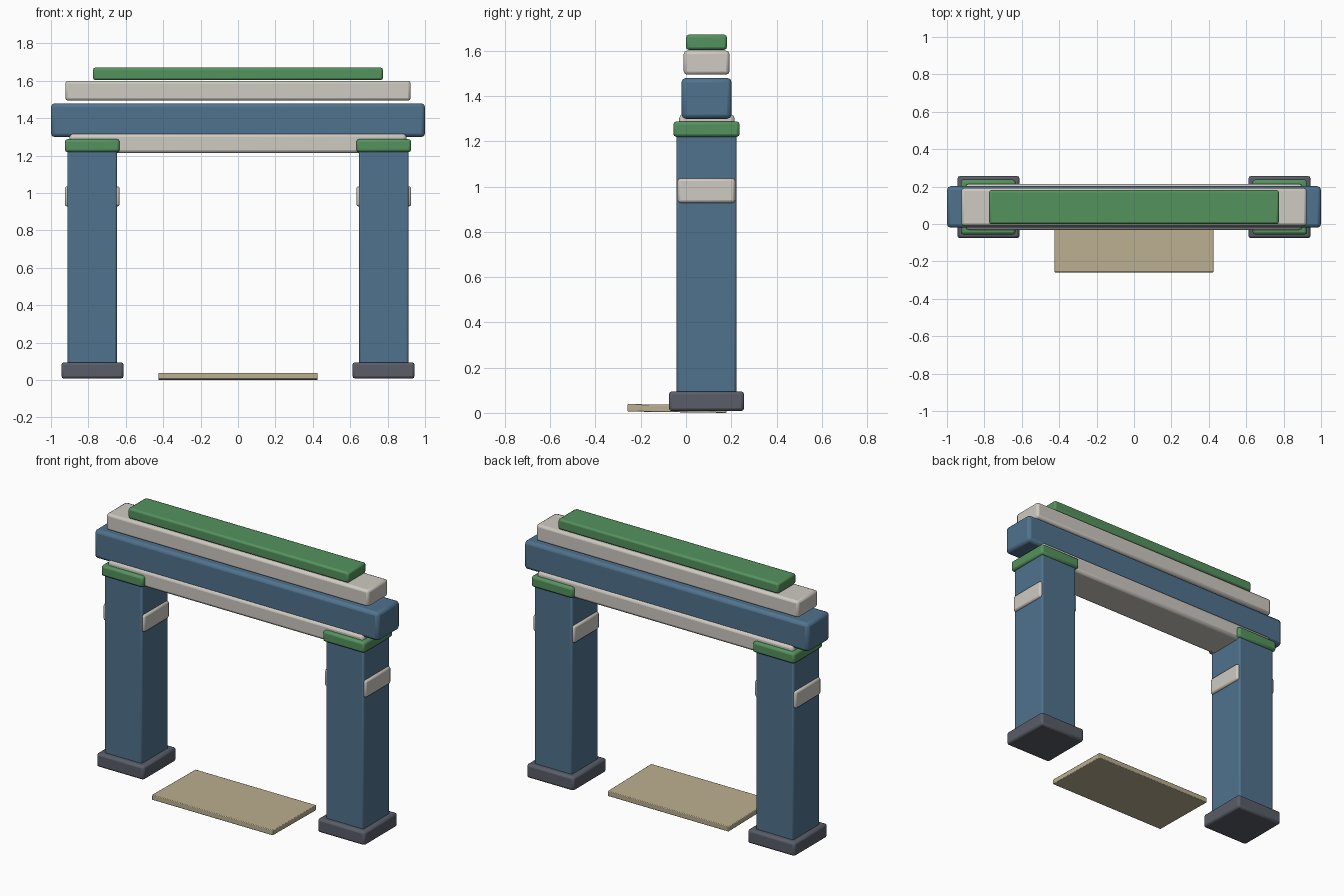
import bpy
import bmesh
import math
from mathutils import Matrix

if "Cube" in bpy.data.objects:
    bpy.data.objects.remove(bpy.data.objects["Cube"])


def material(name, rgb):
    m = bpy.data.materials.new(name)
    m.diffuse_color = (*rgb, 1)
    m.use_nodes = True
    m.node_tree.nodes["Principled BSDF"].inputs["Base Color"].default_value = m.diffuse_color
    return m


BLUE = material("blue_paint", (0.08, 0.17, 0.27))
GREEN = material("green_paint", (0.09, 0.29, 0.11))
WHITE = material("pale_trim", (0.62, 0.59, 0.54))
STONE = material("dark_stone", (0.10, 0.11, 0.14))
SAND = material("sand_slab", (0.50, 0.43, 0.28))


def box(name, x, y, z, mat, bevel, tilt=0):
    """Bevelled box spanning the given (min, max) ranges."""
    spans = (x, y, z)
    me = bpy.data.meshes.new(name)
    bm = bmesh.new()
    size = [b - a for a, b in spans]
    bmesh.ops.create_cube(bm, size=1, matrix=Matrix.Diagonal((*size, 1)))
    bm.to_mesh(me)
    bm.free()
    me.materials.append(mat)
    ob = bpy.data.objects.new(name, me)
    bpy.context.collection.objects.link(ob)
    ob.location = [(a + b) / 2 for a, b in spans]
    ob.rotation_euler.x = tilt
    mod = ob.modifiers.new("Bevel", 'BEVEL')
    mod.width = bevel
    mod.segments = 2
    bpy.context.view_layer.objects.active = ob
    ob.select_set(True)
    bpy.ops.object.shade_smooth_by_angle(angle=math.radians(40))
    ob.select_set(False)
    return ob


# Two posts, each with foot, shaft, capital and side bands
for side, s in (("left", -1), ("right", 1)):
    def span(a, b):
        return tuple(sorted((s * a, s * b)))
    box(side + "_foot", span(0.612, 0.944), (-0.076, 0.257), (0.008, 0.095), STONE, 0.014)
    box(side + "_post", span(0.647, 0.912), (-0.042, 0.223), (0.06, 1.25), BLUE, 0.01)
    box(side + "_capital", span(0.633, 0.926), (-0.056, 0.237), (1.219, 1.288), GREEN, 0.014)
    box(side + "_outer_band", span(0.898, 0.926), (-0.036, 0.217), (0.928, 1.036), WHITE, 0.012)
    box(side + "_inner_band", span(0.633, 0.661), (-0.036, 0.217), (0.928, 1.036), WHITE, 0.012)

# Stacked lintel beams
box("lower_beam", (-0.9, 0.9), (-0.031, 0.215), (1.213, 1.318), WHITE, 0.018)
box("main_beam", (-1, 1), (-0.02, 0.202), (1.299, 1.48), BLUE, 0.02)
box("upper_beam", (-0.923, 0.923), (-0.01, 0.192), (1.494, 1.6), WHITE, 0.015)
box("top_ridge", (-0.775, 0.775), (0, 0.181), (1.604, 1.671), GREEN, 0.012)

# Threshold slab, leaning very slightly back
box("threshold", (-0.425, 0.425), (-0.258, 0.18), (0.003, 0.036), SAND, 0.004, math.radians(-0.8))
